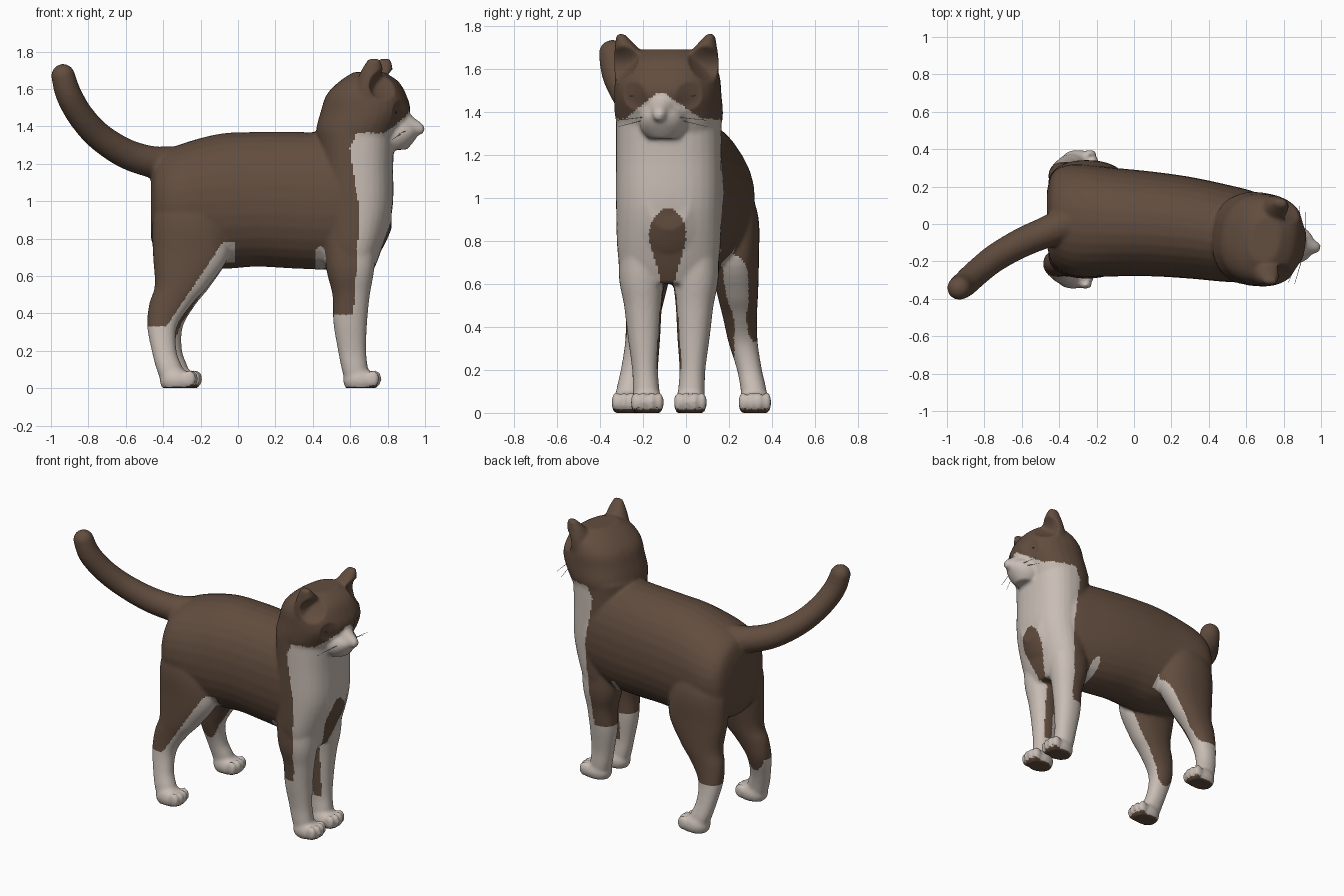
import bpy, bmesh, math
from mathutils import Matrix, Vector

if "Cube" in bpy.data.objects:
    bpy.data.objects.remove(bpy.data.objects["Cube"])


def material(name, rgb):
    m = bpy.data.materials.new(name)
    m.diffuse_color = (*rgb, 1)
    m.use_nodes = True
    m.node_tree.nodes["Principled BSDF"].inputs["Base Color"].default_value = m.diffuse_color
    return m


BROWN = material("brown fur", (0.122, 0.074, 0.049))
WHITE = material("white fur", (0.58, 0.51, 0.46))
DARK = material("dark eye brown", (0.05, 0.035, 0.027))

# the head is turned slightly to the cat's right; local x points along the nose
HEAD = Matrix.Translation((0.65, -0.08, 0)) @ Matrix.Rotation(math.radians(-8), 4, 'Z')
HEAD_INV = HEAD.inverted()
I4 = Matrix.Identity(4)


def spline(pts, steps=5):
    """Catmull-Rom through tuples of any length."""
    out = []
    for i in range(len(pts) - 1):
        a, b, c, d = pts[max(i - 1, 0)], pts[i], pts[i + 1], pts[min(i + 2, len(pts) - 1)]
        for s in range(steps):
            t = s / steps
            out.append(tuple(0.5 * (2 * q + (r - p) * t + (2 * p - 5 * q + 4 * r - e) * t * t
                                    + (3 * q - p - 3 * r + e) * t ** 3)
                             for p, q, r, e in zip(a, b, c, d)))
    return out + [pts[-1]]


def loft(bm, sections, axis='Z', power=2.2, matrix=I4, n=32):
    """Rounded sections (x, y, z, radius 1, radius 2) stacked along an axis."""
    rings = []
    for x, y, z, r1, r2 in spline(sections):
        ring = []
        for k in range(n):
            a = 2 * math.pi * k / n
            c, s = math.cos(a), math.sin(a)
            u = max(r1, .004) * math.copysign(abs(c) ** (2 / power), c)
            v = max(r2, .004) * math.copysign(abs(s) ** (2 / power), s)
            p = (x + u, y + v, z) if axis == 'Z' else (x, y + u, z + v)
            ring.append(bm.verts.new(matrix @ Vector(p)))
        rings.append(ring)
    for a, b in zip(rings, rings[1:]):
        for k in range(n):
            bm.faces.new((a[k], a[(k + 1) % n], b[(k + 1) % n], b[k]))
    bm.faces.new(rings[0][::-1])
    bm.faces.new(rings[-1])


def blob(bm, pos, size, matrix=I4):
    m = matrix @ Matrix.Translation(pos) @ Matrix.Diagonal((*size, 1))
    bmesh.ops.create_uvsphere(bm, u_segments=20, v_segments=12, radius=1, matrix=m)


def make_object(name, bm, mats):
    bmesh.ops.recalc_face_normals(bm, faces=bm.faces[:])
    me = bpy.data.meshes.new(name)
    bm.to_mesh(me)
    bm.free()
    for m in mats:
        me.materials.append(m)
    for p in me.polygons:
        p.use_smooth = True
    ob = bpy.data.objects.new(name, me)
    bpy.context.collection.objects.link(ob)
    return ob


bm = bmesh.new()
# torso
loft(bm, [(-.465, .03, .97, .15, .17), (-.43, .03, .98, .25, .26), (-.32, .02, .99, .30, .31),
          (-.1, .01, 1.0, .29, .36), (.1, 0, 1.01, .28, .36), (.3, -.02, 1.005, .272, .365),
          (.5, -.05, 1.0, .26, .365), (.65, -.07, 1.0, .24, .34), (.76, -.08, 1.0, .19, .27),
          (.82, -.08, 1.0, .1, .15)], 'X', 2.12)
# chest and neck
loft(bm, [(.61, -.08, .60, .10, .19), (.61, -.08, .72, .15, .235), (.63, -.08, .95, .195, .245),
          (.63, -.08, 1.2, .2, .245), (.63, -.08, 1.38, .21, .245)], power=2.4)
# head
loft(bm, [(-.02, 0, 1.30, .20, .23), (-.005, 0, 1.38, .225, .25), (.032, 0, 1.48, .237, .248),
          (.037, 0, 1.57, .210, .24), (.05, 0, 1.64, .155, .205), (.05, 0, 1.69, .08, .12)],
     power=2.3, matrix=HEAD)
# muzzle: nose bridge and jaw
loft(bm, [(.17, 0, 1.43, .09, .10), (.23, 0, 1.42, .07, .085), (.29, 0, 1.398, .045, .052),
          (.335, 0, 1.387, .028, .03), (.35, 0, 1.386, .014, .014)], 'X', 2, HEAD)
loft(bm, [(.18, 0, 1.275, .075, .07), (.18, 0, 1.31, .105, .10), (.18, 0, 1.35, .132, .112),
          (.18, 0, 1.39, .137, .105), (.17, 0, 1.43, .10, .09)], matrix=HEAD, power=2)
# ears
for s in (-1, 1):
    loft(bm, [(.06, s * .145, 1.52, .09, .095), (.08, s * .16, 1.63, .075, .085),
              (.095, s * .187, 1.70, .058, .052), (.108, s * .212, 1.762, .03, .018)], matrix=HEAD)
# tail
for x, y, z, r in spline([(-.36, .0, 1.2, .095), (-.46, -.04, 1.21, .085), (-.60, -.10, 1.255, .08),
                          (-.74, -.18, 1.345, .075), (-.84, -.26, 1.455, .072),
                          (-.905, -.32, 1.57, .07), (-.935, -.342, 1.67, .064)], 10):
    blob(bm, (x, y, z), (r, r, r))

# legs: (x, sideways spread, z, radius x, radius y), then paw centre
FRONT = [(.60, .115, .92, .15, .11), (.60, .125, .65, .13, .108), (.605, .12, .5, .1, .088),
         (.60, .115, .35, .09, .075), (.61, .11, .2, .075, .06), (.625, .105, .1, .07, .062),
         (.64, .10, .01, .06, .06)]
HIND = [(-.27, .14, 1.12, .14, .10), (-.26, .178, .92, .195, .132), (-.25, .197, .72, .205, .117),
        (-.30, .215, .55, .145, .095), (-.36, .225, .45, .115, .08), (-.405, .24, .33, .08, .068),
        (-.395, .27, .2, .066, .058), (-.365, .29, .1, .07, .06), (-.345, .295, .01, .055, .06)]
for path, mid, paw_x, lag in ((FRONT, -.08, .657, 0), (HIND, .025, -.30, .03)):
    for s in (-1, 1):
        # the far hind leg stands a little further forward below the knee
        step = lag if s > 0 else 0
        loft(bm, [(x + step * min(1, max(0, (.65 - z) / .3)), mid + s * d, z, rx, ry)
                  for x, d, z, rx, ry in path])
        y = mid + s * path[-1][1]
        px = paw_x - (0 if s > 0 else lag * .8)
        loft(bm, [(px, y, 0, .082, .064), (px, y, .04, .095, .076),
                  (px - .01, y, .08, .075, .066), (px - .02, y, .105, .045, .045)])
        for k in (-1.5, -.5, .5, 1.5):      # toes
            blob(bm, (px + .083 - .012 * abs(k), y + k * .037, .05), (.034, .021, .046))

# fuse everything into one smooth skin
body = make_object("rough_body", bm, [])
rm = body.modifiers.new("fuse", 'REMESH')
rm.mode, rm.voxel_size = 'VOXEL', 0.0105
sm = body.modifiers.new("soften", 'SMOOTH')
sm.factor, sm.iterations = 0.5, 6
deps = bpy.context.evaluated_depsgraph_get()
skin = bpy.data.meshes.new_from_object(body.evaluated_get(deps))
bpy.data.objects.remove(body)
cat = bpy.data.objects.new("cat_body", skin)
bpy.context.collection.objects.link(cat)

# hollows for the eye sockets and the ear openings
for s in (-1, 1):
    for pos, radius, push in (((.225, s * .125, 1.475), .065, (-.02, 0, 0)),
                              ((.15, s * .19, 1.62), .085, (-.045, -s * .02, 0))):
        c = HEAD @ Vector(pos)
        d = HEAD.to_3x3() @ Vector(push)
        for v in skin.vertices:
            f = (v.co - c).length / radius
            if f < 1:
                v.co += d * (1 - f * f)


def is_white(p, n):
    x, y, z = p
    if z < .03 and n.z < -.6:                                   # paw pads
        return False
    if x > .3:
        h = HEAD_INV @ p
        if z > 1.3 and h.x > .16 and z < 1.485 and abs(h.y) < .02 + 1.35 * (1.485 - z):
            return True                                         # muzzle blaze
        if z > 1.365:
            return False
        width = .085 if z > .8 else .085 * max(0.25, 1 - (.8 - z) / .3)
        if x > .62 and .58 < z < .95 and abs(y + .085) < width \
                and ((y + .085) / .09) ** 2 + max(0, (z - .8) / .15) ** 2 < 1:
            return False                                        # chest patch
        if .2 < z < .62 and abs(y + .08) < .08 and abs(n.y) > .7 and .59 < x < .65:
            return False                                        # inner leg stripe
        if z < .39:
            return True                                         # front stockings
        if ((x - .44) / .03) ** 2 + ((z - .69) / .07) ** 2 < 1:
            return True                                         # elbow spot
        edge = .65 - (.16 if z > .95 else .06) * abs(z - .95)
        if z > 1.28:
            edge += (z - 1.28) * .6
        return x > edge                                         # bib
    side = abs(y - .025)
    if x < -.02 and z < .78:
        if side < .2 and z > .2 and abs(n.y) > .6 and n.y * (y - .025) < 0:
            return False                                        # inner thigh
        if side < .14 and z > .5:
            return False                                        # belly
        start = -.38 if y < 0 else -.31
        return z < .335 + max(0, x - start) * 1.49              # hind stockings
    return False


skin.materials.clear()
skin.materials.append(BROWN)
skin.materials.append(WHITE)
for p in skin.polygons:
    p.use_smooth = True
    p.material_index = int(is_white(p.center, p.normal))

# narrow eyes
bm = bmesh.new()
for s in (-1, 1):
    blob(bm, (.206, s * .125, 1.475), (.016, .032, .009), HEAD)
make_object("eyes", bm, [DARK])

# whiskers
bm = bmesh.new()
for s in (-1, 1):
    for k in range(2):
        a = HEAD @ Vector((.26 - .02 * k, s * .075, 1.375 - .012 * k))
        b = HEAD @ Vector((.24 - .035 * k, s * .21, 1.36 - .03 * k))
        rot = (b - a).to_track_quat('Z', 'Y').to_matrix().to_4x4()
        bmesh.ops.create_cone(bm, cap_ends=True, segments=5, radius1=.002, radius2=.001,
                              depth=(b - a).length,
                              matrix=Matrix.Translation((a + b) / 2) @ rot)
make_object("whiskers", bm, [WHITE])
